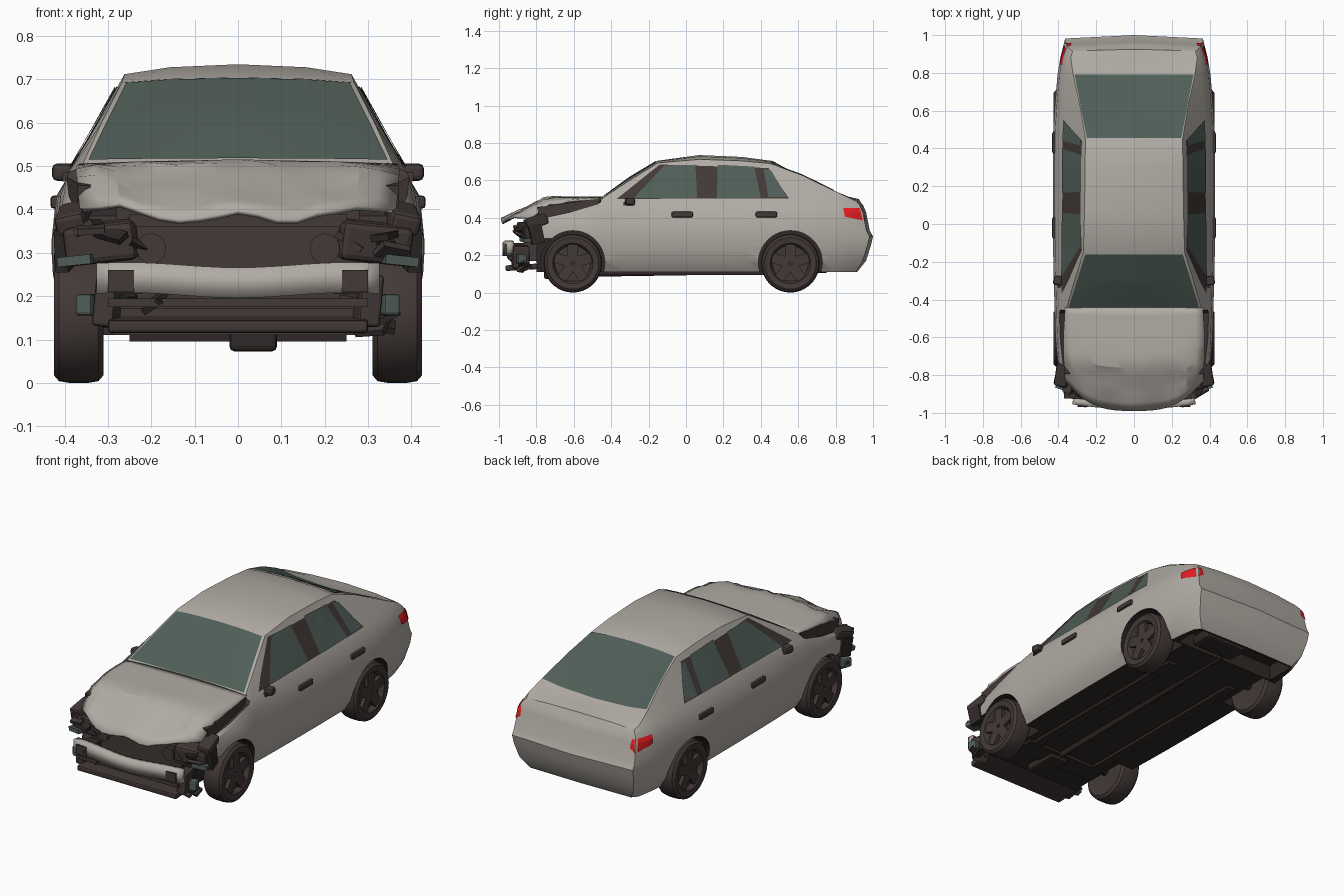
import bpy, bmesh, math, random
from mathutils import Vector, Matrix, Euler
from mathutils.bvhtree import BVHTree

if "Cube" in bpy.data.objects:
    bpy.data.objects.remove(bpy.data.objects["Cube"])

random.seed(4)
BODY, DARK, GLASS, RED, BLACK = range(5)
MATS = []
for name, c in (("body_paint", (.44, .41, .37)), ("dark_trim", (.055, .041, .038)),
                ("window_glass", (.08, .112, .097)), ("lamp_red", (.8, .012, .015)),
                ("underside_black", (.028, .022, .02))):
    m = bpy.data.materials.new(name)
    m.diffuse_color = (*c, 1)
    m.use_nodes = True
    m.node_tree.nodes["Principled BSDF"].inputs["Base Color"].default_value = m.diffuse_color
    MATS.append(m)


def finish(bm, name, mat=None, angle=35):
    if mat is not None:
        for f in bm.faces:
            f.material_index = mat
    me = bpy.data.meshes.new(name)
    bm.to_mesh(me)
    bm.free()
    ob = bpy.data.objects.new(name, me)
    bpy.context.collection.objects.link(ob)
    for m in MATS:
        me.materials.append(m)
    if angle:
        smooth(ob, angle)
    return ob


def smooth(ob, angle):
    bpy.ops.object.select_all(action='DESELECT')
    ob.select_set(True)
    bpy.context.view_layer.objects.active = ob
    bpy.ops.object.shade_smooth_by_angle(angle=math.radians(angle))


def box(name, loc, size, mat, rot=(0, 0, 0), bevel=0):
    bm = bmesh.new()
    bmesh.ops.create_cube(bm, size=1)
    bmesh.ops.scale(bm, vec=size, verts=bm.verts)
    if bevel:
        bmesh.ops.bevel(bm, geom=bm.edges[:], offset=bevel, segments=2, profile=.5, affect='EDGES')
    bm.transform(Matrix.Translation(loc) @ Euler(rot).to_matrix().to_4x4())
    return finish(bm, name, mat, 0)


def tube(name, a, b, r, mat, seg=14):
    a, b = Vector(a), Vector(b)
    bm = bmesh.new()
    bmesh.ops.create_cone(bm, cap_ends=True, segments=seg, radius1=r, radius2=r, depth=(b - a).length)
    bm.transform(Matrix.Translation((a + b) / 2) @ (b - a).to_track_quat('Z', 'Y').to_matrix().to_4x4())
    return finish(bm, name, mat)


# Body shell: half cross-sections lofted along y, then mirrored
STATIONS = [  # y, half width, belt x, belt z, roof edge x, roof edge z, roof centre z
    (-.80, .395, .37, .39, .34, .385, .385), (-.62, .415, .39, .43, .35, .42, .42),
    (-.47, .42, .395, .475, .35, .45, .45), (-.455, .42, .39, .485, .36, .50, .503),
    (-.30, .425, .385, .495, .315, .60, .615), (-.15, .428, .38, .5, .268, .693, .705),
    (.07, .43, .378, .5, .262, .712, .735), (.30, .43, .378, .5, .259, .704, .725),
    (.45, .43, .378, .5, .257, .69, .705), (.62, .42, .372, .498, .285, .628, .612),
    (.79, .405, .365, .49, .322, .545, .52), (.88, .39, .355, .475, .335, .503, .51),
    (.93, .365, .345, .465, .325, .485, .50)]
REAR_Y = [.915, .91, .945, .970, .982, .965, .945, .93, .915, .92, .925]
bm = bmesh.new()
rows = []
for k, (y, w, bx, bz, rx, rz, rc) in enumerate(STATIONS):
    pts = [(0, .11), (w - .06, .11), (w - .02, .17), (w - .003, .25), (w, .30), (w, .33),
           (w - .01, min(.43, bz - .015)), (bx, bz), (rx, rz), (rx * .6, rz + .7 * (rc - rz)), (0, rc)]
    last = k == len(STATIONS) - 1
    rows.append([bm.verts.new((x, REAR_Y[j] if last else y, z)) for j, (x, z) in enumerate(pts)])
for a, b in zip(rows, rows[1:]):
    for j in range(10):
        f = bm.faces.new((a[j], a[j + 1], b[j + 1], b[j]))
        engine_bay = j >= 7 and b[0].co.y < -.45
        f.material_index = BLACK if j == 0 else DARK if engine_bay else BODY
bm.faces.new(rows[0]).material_index = DARK
R = rows[-1]
C = [None, R[0]] + [bm.verts.new((0, R[j].co.y + .018, R[j].co.z)) for j in range(2, 9)]
bm.faces.new((R[0], R[1], R[2], C[2]))
for j in range(2, 8):
    bm.faces.new((R[j], R[j + 1], C[j + 1], C[j]))
bm.faces.new((R[8], R[9], R[10], C[8]))
bmesh.ops.mirror(bm, geom=bm.verts[:] + bm.edges[:] + bm.faces[:], axis='X', merge_dist=.0005)
bmesh.ops.recalc_face_normals(bm, faces=bm.faces)
skin = BVHTree.FromBMesh(bm)
body = finish(bm, "body_shell", None, 0)

# Wheel arches and the hollow under the tail
WHEELS_Y = (-.605, .558)
cutters = [tube("arch_cutter", (s * .27, y, .16), (s * .6, y, .16), .171, BLACK, 40)
           for s in (-1, 1) for y in WHEELS_Y]
cutters += [box("corner_cutter", (s * .45, -.75, .14), (.32, .2, .3), BLACK) for s in (-1, 1)]
cutters.append(box("tail_cutter", (0, .815, .13), (.62, .17, .13), BLACK))
bpy.context.view_layer.objects.active = body
for c in cutters:
    c.hide_render = True
    bpy.context.view_layer.objects.active = body
    mod = body.modifiers.new("cut", 'BOOLEAN')
    mod.operation, mod.solver, mod.object = 'DIFFERENCE', 'EXACT', c
    bpy.ops.object.modifier_apply(modifier=mod.name)
    bpy.data.objects.remove(c)
smooth(body, 36)


# Thin plates laid on the body skin: four corners cast along one axis
def patch(name, corners, axis, mat, lift=.005, n=12):
    c = [Vector(p) for p in corners]
    d = Vector(axis)
    bm = bmesh.new()
    g = []
    for i in range(n + 1):
        for j in range(n + 1):
            u, v = i / n, j / n
            p = c[0].lerp(c[1], u).lerp(c[3].lerp(c[2], u), v)
            hit, nor = skin.ray_cast(p - d * 2, d)[:2]
            if hit is None:
                hit, nor = skin.find_nearest(p)[:2]
            g.append(bm.verts.new(hit - d * lift * .5 + nor * lift * .5))
    for i in range(n):
        for j in range(n):
            k = i * (n + 1) + j
            f = bm.faces.new((g[k], g[k + 1], g[k + n + 2], g[k + n + 1]))
            f.normal_update()
            if f.normal.dot(d) > 0:
                f.normal_flip()
    return finish(bm, name, mat)


def side(name, yz, s, mat, lift):
    patch(name, [(s * .36, y, z) for y, z in yz], (-s, 0, 0), mat, lift)


patch("windscreen", [(-.345, -.44, .5), (.345, -.44, .5), (.258, -.16, .7), (-.258, -.16, .7)], (0, 0, -1), GLASS)
patch("rear_window", [(-.25, .455, .7), (.25, .455, .7), (.315, .79, .55), (-.315, .79, .55)], (0, 0, -1), GLASS)
for s in (-1, 1):
    side("window_frame", [(-.37, .5), (.55, .503), (.44, .665), (-.14, .684)], s, DARK, .003)
    side("front_door_glass", [(-.28, .503), (.06, .503), (.05, .682), (-.115, .678)], s, GLASS, .006)
    side("rear_door_glass", [(.165, .503), (.40, .505), (.365, .672), (.17, .682)], s, GLASS, .006)
    side("quarter_glass", [(.44, .508), (.54, .51), (.455, .65), (.415, .66)], s, GLASS, .006)
    side("tail_lamp_side", [(.85, .405), (.945, .385), (.928, .45), (.84, .45)], s, RED, .006)
    patch("tail_lamp_rear", [(s * .33, .93, .405), (s * .36, .93, .385), (s * .352, .93, .448), (s * .335, .93, .448)],
          (0, -1, 0), RED, .006)
    # Mirrors and door handles
    box("door_mirror", (s * .402, -.30, .486), (.05, .05, .04), DARK, (0, 0, s * .2), .012)
    box("mirror_stalk", (s * .38, -.305, .475), (.05, .06, .02), DARK)
    for y in (-.02, .43):
        box("door_handle", (s * .422, y, .417), (.022, .115, .03), DARK, (0, 0, 0), .008)


# Wheels: turned tyre and rim dish with five spokes
PROFILE = [(.315, .001), (.315, .10), (.31, .138), (.322, .152), (.345, .156), (.39, .156), (.413, .152),
           (.425, .138), (.421, .108), (.412, .1), (.396, .096), (.394, .001)]
N = 36
for s in (-1, 1):
    for y in WHEELS_Y:
        bm = bmesh.new()
        rings = [[bm.verts.new((x, r * math.cos(t * math.tau / N), r * math.sin(t * math.tau / N)))
                  for t in range(N)] for x, r in PROFILE]
        for a, b in zip(rings, rings[1:]):
            for t in range(N):
                bm.faces.new((a[t], a[(t + 1) % N], b[(t + 1) % N], b[t]))
        for t in range(5):
            M = Matrix.Rotation(t * math.tau / 5 + math.pi / 2, 4, 'X') @ Matrix.Translation((.404, .056, 0)) \
                @ Matrix.Diagonal((.022, .095, .055, 1))
            bmesh.ops.create_cube(bm, size=1, matrix=M)
        bmesh.ops.scale(bm, vec=(s, 1, 1), verts=bm.verts)
        bmesh.ops.recalc_face_normals(bm, faces=bm.faces)
        bm.transform(Matrix.Translation((0, y, .156)))
        finish(bm, "wheel", DARK)


# Sheet panels from a function of u (-1..1) and v (0..1)
def sheet(name, fn, nu, nv, thick, angle):
    bm = bmesh.new()
    g = [[bm.verts.new(fn(2 * i / nu - 1, j / nv)) for j in range(nv + 1)] for i in range(nu + 1)]
    for i in range(nu):
        for j in range(nv):
            bm.faces.new((g[i][j], g[i][j + 1], g[i + 1][j + 1], g[i + 1][j]))
    ob = finish(bm, name, BODY, angle)
    mod = ob.modifiers.new("thickness", 'SOLIDIFY')
    mod.thickness, mod.offset, mod.material_offset = thick, -1, DARK


# Crumpled bonnet and bent bumper beam
def bonnet(u, v):
    a = abs(u)
    y = -.44 + v * (-.55 + .16 * a ** 3)
    z = .514 - .008 * a * a - max(0, -.74 - y) * .5 - .045 * a ** 4 * v * v
    z += v ** 3 * .012 * math.cos(u * 9) + (random.uniform(-.006, .006) if v > .55 else 0)
    z -= .012 * max(0, 1 - abs(a - .62) * 6) * (v > .5)
    return (u * (.364 + .01 * math.sin(v * 3)), y, z)


def beam(u, v):
    return (u * .327, -.955 - .025 * (1 - u * u), .272 - .07 * v - .006 * math.cos(u * 4))


sheet("crumpled_bonnet", bonnet, 16, 12, .012, 20)
sheet("bumper_beam", beam, 16, 1, .035, 20)

# Engine under the bonnet
box("engine_bay_block", (0, -.585, .44), (.66, .27, .1), DARK)
box("engine_bay_front", (0, -.755, .41), (.56, .12, .07), DARK)

# Exposed front structure
box("radiator", (0, -.83, .27), (.56, .07, .2), DARK)
box("lower_tray", (0, -.88, .135), (.60, .17, .03), DARK, (.06, 0, 0), .008)
box("lower_grille_bar", (0, -.93, .185), (.6, .04, .02), DARK)
box("bonnet_latch_panel", (0, -.84, .375), (.5, .06, .03), DARK)
for s in (-1, 1):
    box("tow_hole", (s * .27, -.963, .232), (.034, .012, .018), DARK, (0, 0, s * .13))
    box("inner_wing", (s * .355, -.62, .435), (.03, .34, .09), DARK, (.14, 0, 0))
    box("headlamp_bucket", (s * .31, -.83, .325), (.17, .1, .09), DARK, (.1, .1 * s, .25 * s), .015)
    box("headlamp_corner", (s * .38, -.80, .38), (.07, .12, .05), DARK, (.3, .2 * s, .2 * s), .012)
    box("torn_fender_edge", (s * .402, -.80, .31), (.03, .07, .1), BLACK, (.2, 0, .2 * s))
    box("frame_rail", (s * .25, -.88, .235), (.06, .12, .06), BLACK)
    box("bumper_bracket", (s * .30, -.885, .19), (.05, .09, .12), DARK, (0, .1, .2 * s), .008)
    box("beam_mount", (s * .27, -.935, .235), (.06, .07, .05), DARK)
    box("lamp_fragment", (s * .37, -.85, .282), (.08, .06, .022), GLASS, (0, .1 * s, .3 * s))
    box("fog_lamp", (s * .35, -.88, .18), (.04, .05, .05), GLASS, (0, 0, .3 * s), .008)
    tube("lamp_socket", (s * .2, -.89, .31), (s * .2, -.83, .31), .035, DARK)
    for k in range(9):
        box("debris", (s * random.uniform(.15, .36), random.uniform(-.92, -.82), random.uniform(.13, .36)),
            (random.uniform(.03, .08), random.uniform(.03, .07), .015), random.choice((DARK, BLACK)),
            [random.uniform(-.7, .7) for _ in range(3)])
    # Underside on each side
    box("floor_rail", (s * .2, 0, .105), (.05, 1.1, .02), BLACK)
    box("rear_arm", (s * .25, .45, .125), (.04, .25, .03), BLACK)

# Underside along the middle
for y in WHEELS_Y:
    tube("axle", (-.34, y, .15), (.34, y, .15), .022, BLACK)
box("engine_sump", (.035, -.66, .1), (.11, .2, .055), BLACK, (0, 0, 0), .012)
box("front_subframe", (0, -.6, .11), (.5, .12, .03), BLACK)
tube("exhaust_pipe", (.03, -.55, .1), (.03, .75, .12), .016, BLACK)
box("exhaust_silencer", (.1, .81, .14), (.26, .13, .06), BLACK, (0, 0, 0), .018)
